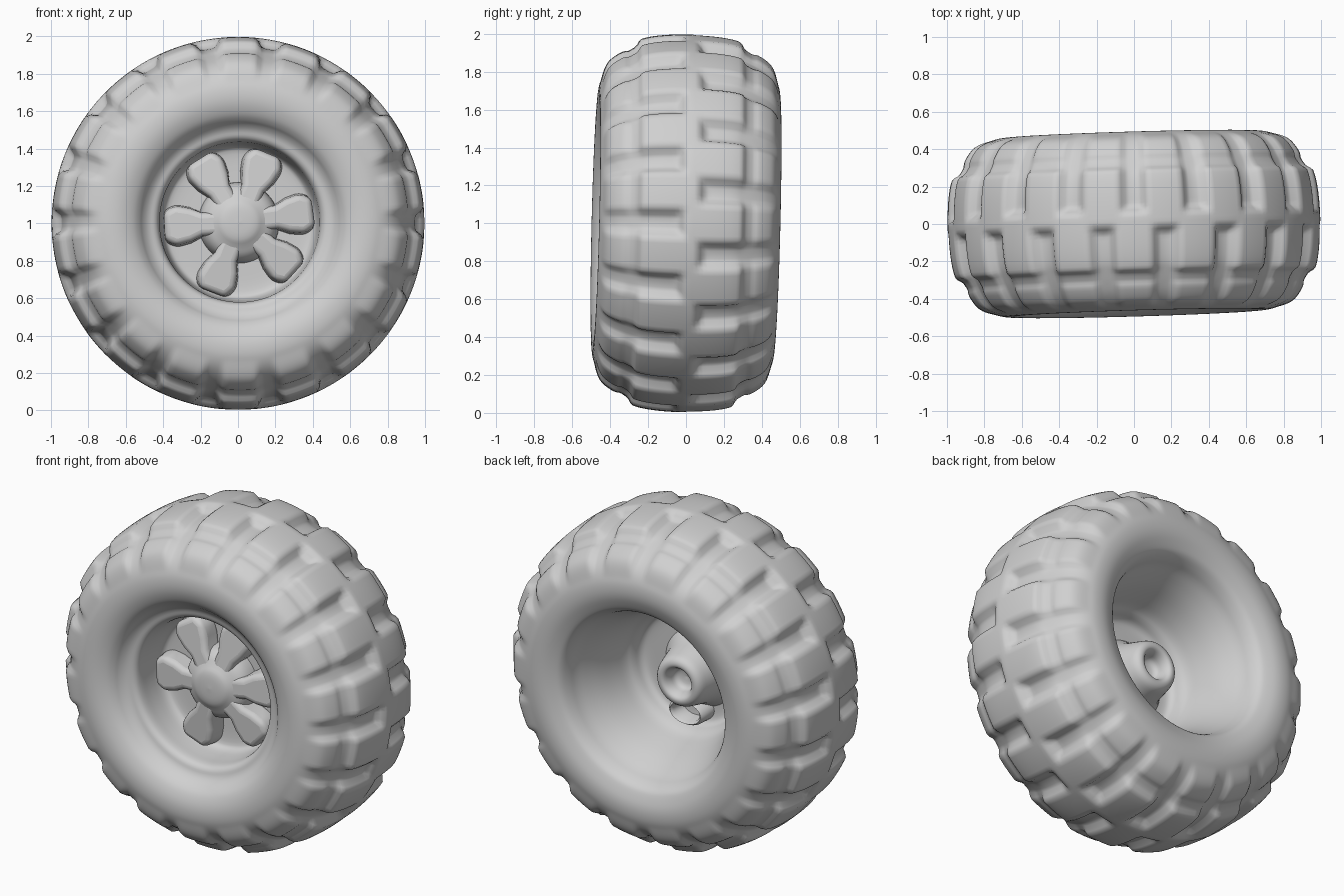
import bpy, bmesh, math
from mathutils import Matrix, Vector

cube = bpy.data.objects.get("Cube")
if cube:
    bpy.data.objects.remove(cube, do_unlink=True)

GREY = (0.63, 0.63, 0.63, 1)
grey = bpy.data.materials.new("plain_grey")
grey.use_nodes = True
grey.diffuse_color = GREY
grey.node_tree.nodes["Principled BSDF"].inputs["Base Color"].default_value = GREY
grey.node_tree.nodes["Principled BSDF"].inputs["Roughness"].default_value = 0.8

# The whole wheel leans slightly about its centre
LEAN = (Matrix.Translation((0, 0, 1)) @ Matrix.Rotation(math.radians(1.7), 4, "Z")
        @ Matrix.Rotation(math.radians(-1.4), 4, "X"))
LUGS = 18
SEGMENTS = 288


def finish(name, bm, bevel=0):
    bmesh.ops.recalc_face_normals(bm, faces=bm.faces)
    mesh = bpy.data.meshes.new(name)
    bm.to_mesh(mesh)
    bm.free()
    mesh.materials.append(grey)
    ob = bpy.data.objects.new(name, mesh)
    bpy.context.collection.objects.link(ob)
    ob.matrix_world = LEAN
    if bevel:
        mod = ob.modifiers.new("soft_edges", "BEVEL")
        mod.width = bevel
        mod.segments = 4
    bpy.ops.object.select_all(action="DESELECT")
    ob.select_set(True)
    bpy.context.view_layer.objects.active = ob
    bpy.ops.object.shade_smooth_by_angle(angle=math.radians(60))


def round_off(points, times=2):
    """Corner cutting that keeps both end points."""
    points = [Vector(p) for p in points]
    for _ in range(times):
        cut = [points[0]]
        for a, b in zip(points, points[1:]):
            cut += [a.lerp(b, 0.25), a.lerp(b, 0.75)]
        points = cut + [points[-1]]
    return points


def step(a, b, v):
    t = min(max((v - a) / (b - a), 0), 1)
    return t * t * (3 - 2 * t)


def lathe(name, profile, segments, shift=None, offset=0):
    """Spin (y, radius) points around the axle, optionally displaced."""
    bm = bmesh.new()
    rings = []
    for i in range(segments):
        a = 2 * math.pi * i / segments
        ring = []
        for y, r in round_off(profile):
            if shift:
                dy, dr = shift(a, y, r)
                y, r = y + dy, r + dr
            ring.append(bm.verts.new((r * math.sin(a) + offset, y, r * math.cos(a))))
        rings.append(ring)
    for i, ring in enumerate(rings):
        after = rings[(i + 1) % segments]
        for j in range(len(ring) - 1):
            bm.faces.new((ring[j], after[j], after[j + 1], ring[j + 1]))
    bmesh.ops.remove_doubles(bm, verts=bm.verts, dist=0.0001)
    finish(name, bm)


def tread(a, y, r):
    """Staggered lugs on both halves, joined by a raised centre band."""
    fade = step(0.74, 0.83, r) * (0.55 + 0.45 * step(0.87, 0.91, r))
    turn = LUGS * a / (2 * math.pi) + (0.5 if y < 0 else 0)
    across = abs(turn % 1 - 0.5) * 2
    lug = 1 - step(0.52, 0.82, across)
    centre = 1 - step(0.02, 0.08, abs(y))
    groove = 1 - 0.5 * (1 - step(0.015, 0.05, abs(abs(y) - 0.30)))
    height = 0.05 * fade * max(lug, centre) * groove
    return height * y * 0.8, height


# Tyre and rim shell: front dish, sidewall, crown, then the stepped rear dish
front_dish = [(-.13, 0), (-.13, .2), (-.13, .37), (-.15, .41), (-.25, .425), (-.33, .43),
              (-.36, .45), (-.37, .49), (-.395, .52), (-.425, .54)]
side = [(.455, .575), (.478, .64), (.478, .71), (.46, .765), (.43, .81), (.385, .85),
        (.33, .88), (.28, .903), (.23, .925), (.16, .938), (.08, .945)]
rear_dish = [(.435, .54), (.39, .515), (.34, .50), (.28, .47), (.20, .435), (.10, .405),
             (.02, .385), (-.02, .36), (-.07, .345), (-.09, .31), (-.09, .2), (-.09, 0)]
outline = front_dish + [(-y, r) for y, r in side] + [(0, .947)] + side[::-1] + rear_dish
lathe("tyre_and_rim", outline, SEGMENTS, tread)

# Domed front hub, flowing into the spokes
lathe("front_hub", [(-.10, .22), (-.19, .21), (-.235, .18), (-.26, .13), (-.285, .09),
                    (-.29, 0)], 48)

# Hollow boss on the rear floor, a little off the axle
lathe("rear_boss", [(-.10, .24), (-.03, .19), (.07, .165), (.14, .145), (.155, .10),
                    (.12, .075), (.06, .065), (.05, 0)], 48, offset=-.04)

# Six flared spokes, slightly uneven in spacing
half = [(.10, .07), (.20, .07), (.26, .10), (.34, .12), (.40, .085)]
for n, angle in enumerate((8, 68, 122, 183, 249, 318)):
    bm = bmesh.new()
    loop = half + [(x, -w) for x, w in reversed(half)]
    face = bm.faces.new([bm.verts.new((x, -.11, w)) for x, w in loop])
    raised = bmesh.ops.extrude_face_region(bm, geom=[face])
    for v in raised["geom"]:
        if isinstance(v, bmesh.types.BMVert):
            v.co.y = -.26 + .1 * (v.co.x - .10)
            v.co.z *= .85
    bmesh.ops.rotate(bm, verts=bm.verts, cent=(0, 0, 0),
                     matrix=Matrix.Rotation(math.radians(-angle), 3, "Y"))
    finish(f"spoke_{n + 1}", bm, bevel=0.03)

# Low pocket rim beneath the rear boss
bm = bmesh.new()
circle = [(0.1 * math.cos(t * math.pi / 16), 0.065 * math.sin(t * math.pi / 16))
          for t in range(32)]
rows = [[bm.verts.new((x * s, y, -.25 + z * s)) for x, z in circle]
        for s, y in ((1.25, -.1), (1.15, .0), (1, .015), (.85, .0), (.75, -.1))]
for low, high in zip(rows, rows[1:]):
    for i in range(32):
        k = (i + 1) % 32
        bm.faces.new((low[i], low[k], high[k], high[i]))
finish("rear_pocket_rim", bm)
